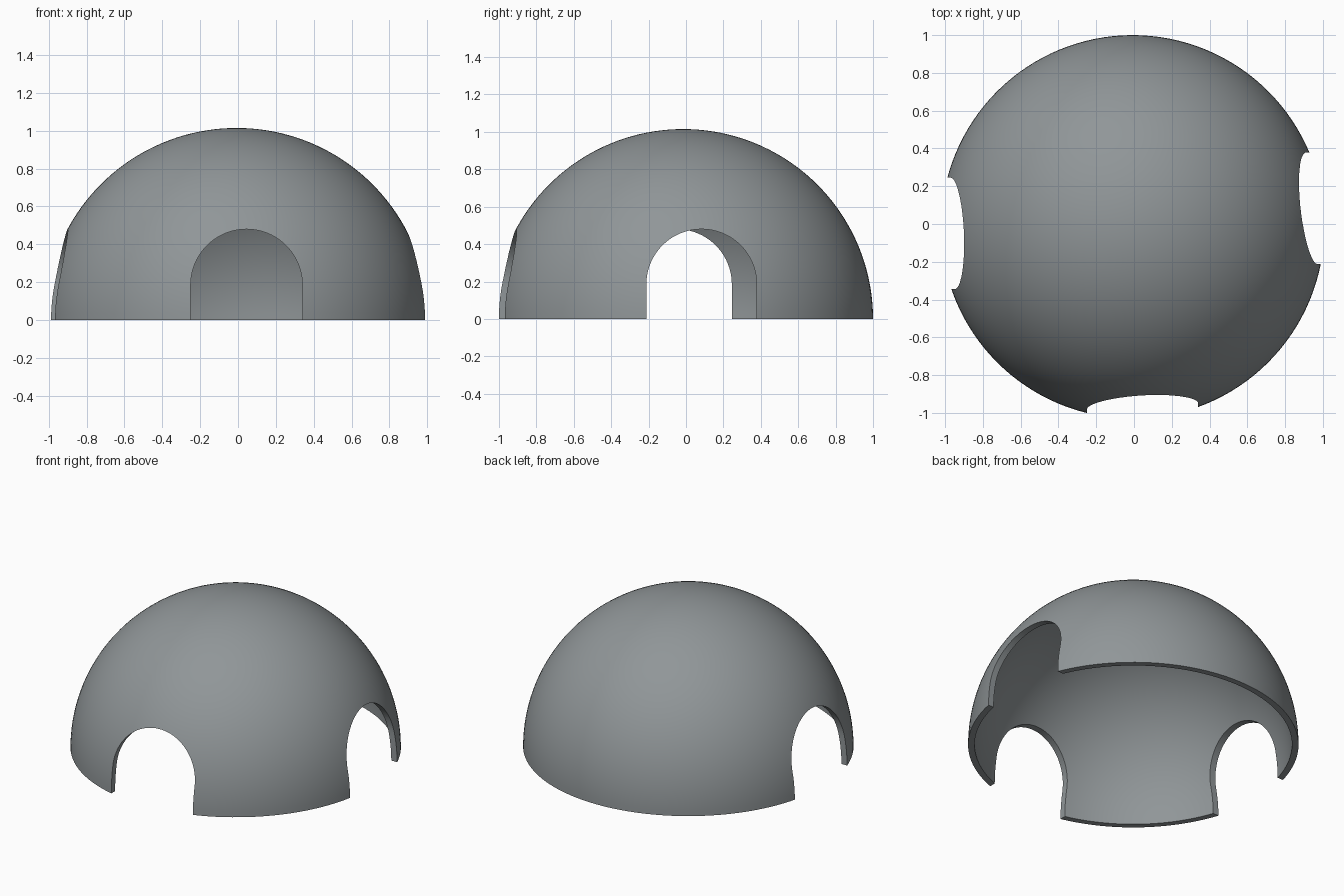
import bpy, bmesh
from math import sin, cos, pi, radians
from mathutils import Vector, Matrix

old = bpy.data.objects.get("Cube")
if old:
    bpy.data.objects.remove(old, do_unlink=True)

RADIUS, WALL = 1.015, 0.04
CENTRE = Vector((-0.007, -0.015, 0))
DOOR_R, SPRING = 0.295, 0.185      # arch radius and height where the arch begins

grey = bpy.data.materials.new("stone grey")
grey.use_nodes = True
colour = (0.28, 0.305, 0.315, 1)
grey.diffuse_color = colour
grey.node_tree.nodes["Principled BSDF"].inputs["Base Color"].default_value = colour


def finish(bm, name):
    bmesh.ops.recalc_face_normals(bm, faces=bm.faces)
    mesh = bpy.data.meshes.new(name)
    bm.to_mesh(mesh)
    bm.free()
    mesh.materials.append(grey)
    obj = bpy.data.objects.new(name, mesh)
    bpy.context.collection.objects.link(obj)
    return obj


def make_dome():
    # Shell profile: outer arc up to the pole, inner arc back down, flat rim
    n = 40
    bm = bmesh.new()
    arcs = []
    for r in (RADIUS, RADIUS - WALL):
        arcs.append([Vector((r * cos(i / n * pi / 2), 0, r * sin(i / n * pi / 2)))
                     for i in range(n)] + [Vector((0, 0, r))])
    outer, inner = arcs
    chain = [bm.verts.new(p) for p in list(reversed(outer)) + inner]
    edges = [bm.edges.new(pair) for pair in zip(chain, chain[1:])]
    bmesh.ops.spin(bm, geom=chain + edges, cent=(0, 0, 0), axis=(0, 0, 1),
                   angle=2 * pi, steps=128)
    bmesh.ops.remove_doubles(bm, verts=bm.verts, dist=1e-4)
    bmesh.ops.translate(bm, verts=bm.verts, vec=CENTRE)
    return finish(bm, "dome_shell")


def make_door_cutter(name, turn, offset):
    # Arched prism reaching outwards along -y, turned to face its wall
    n = 40
    pts = [(-DOOR_R, -0.2)]
    pts += [(-DOOR_R * cos(i * pi / n), SPRING + DOOR_R * sin(i * pi / n))
            for i in range(n + 1)]
    pts.append((DOOR_R, -0.2))
    bm = bmesh.new()
    face = bm.faces.new([bm.verts.new((x, -0.5, z)) for x, z in pts])
    out = bmesh.ops.extrude_face_region(bm, geom=[face])
    bmesh.ops.translate(bm, vec=(0, -1, 0),
                        verts=[v for v in out["geom"] if isinstance(v, bmesh.types.BMVert)])
    bmesh.ops.transform(bm, matrix=Matrix.Translation(offset) @ Matrix.Rotation(turn, 4, "Z"),
                        verts=bm.verts)
    obj = finish(bm, name)
    obj.hide_render = True
    return obj


dome = make_dome()
bpy.context.view_layer.objects.active = dome
dome.select_set(True)

# Doorways in the front, left and right walls
doors = [("front_doorway", 0, (0.045, 0, 0)),
         ("left_doorway", pi / 2, (0, 0.083, 0)),
         ("right_doorway", -pi / 2, (0, -0.05, 0))]
for name, turn, offset in doors:
    cutter = make_door_cutter(name, turn, offset)
    mod = dome.modifiers.new(name, "BOOLEAN")
    mod.operation = "DIFFERENCE"
    mod.solver = "EXACT"
    mod.object = cutter
    bpy.ops.object.modifier_apply(modifier=mod.name)
    bpy.data.objects.remove(cutter, do_unlink=True)

bpy.ops.object.shade_smooth_by_angle(angle=radians(30))
